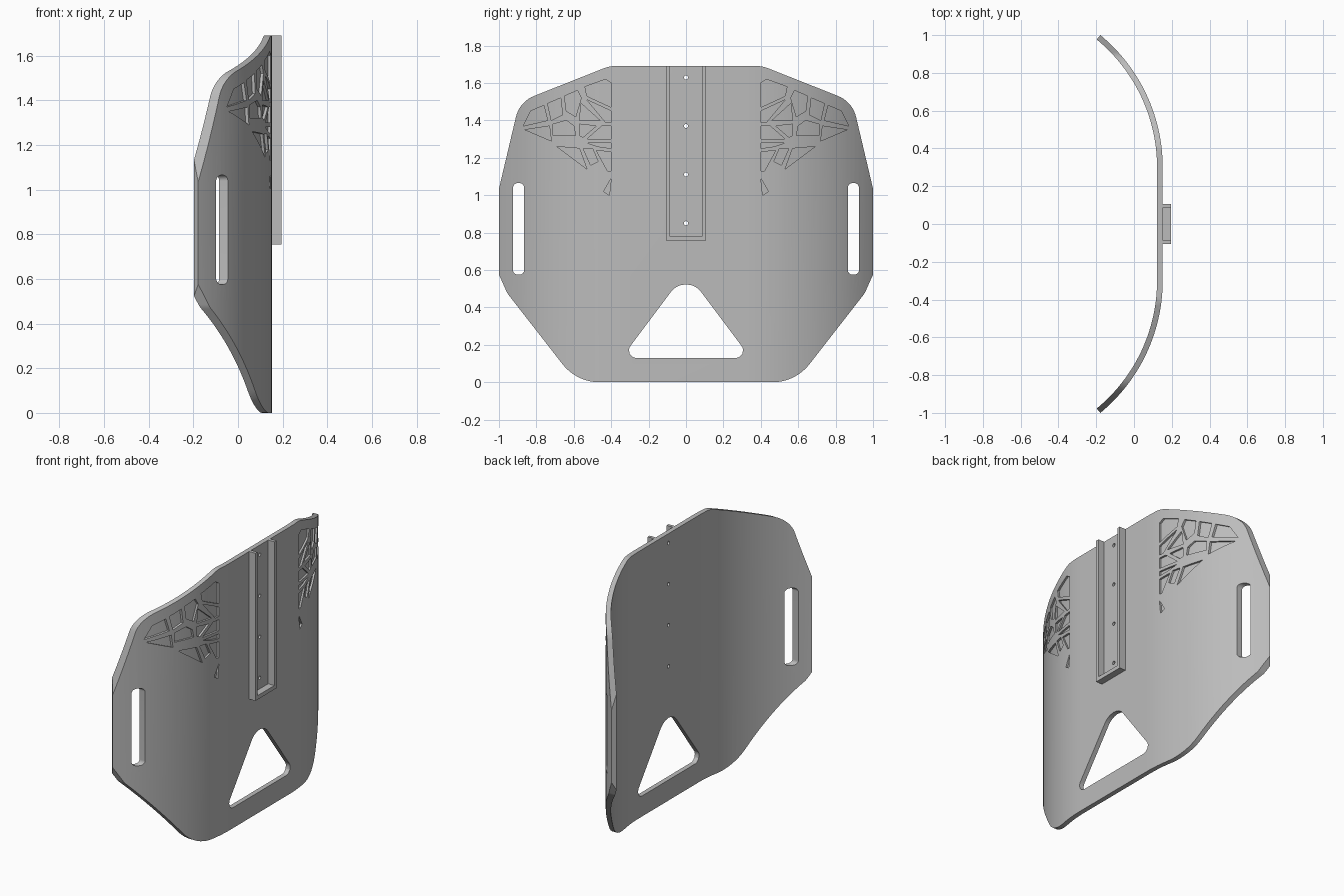
import bpy, bmesh, math
from mathutils import Vector

cube = bpy.data.objects.get("Cube")
if cube:
    bpy.data.objects.remove(cube, do_unlink=True)

FRONT_X = 0.152      # outer face of the flat middle
FLAT = 0.3           # half width of the flat middle
RADIUS = 0.907       # bend radius of the wings
SWEEP = math.asin(0.7 / RADIUS)
THICK = 0.03
TOP = 1.69

grey = bpy.data.materials.new("plain_grey")
grey.use_nodes = True
grey.diffuse_color = (0.5, 0.5, 0.5, 1)
grey.node_tree.nodes["Principled BSDF"].inputs["Base Color"].default_value = (0.5, 0.5, 0.5, 1)


def prisms(name, bases, offset):
    """One object holding an extrusion of every base polygon."""
    bm = bmesh.new()
    for base in bases:
        face = bm.faces.new([bm.verts.new(p) for p in base])
        moved = bmesh.ops.extrude_face_region(bm, geom=[face], use_keep_orig=True)["geom"]
        verts = [v for v in moved if isinstance(v, bmesh.types.BMVert)]
        bmesh.ops.translate(bm, verts=verts, vec=offset)
    bmesh.ops.recalc_face_normals(bm, faces=bm.faces)
    mesh = bpy.data.meshes.new(name)
    bm.to_mesh(mesh)
    bm.free()
    mesh.materials.append(grey)
    obj = bpy.data.objects.new(name, mesh)
    bpy.context.collection.objects.link(obj)
    return obj


def across(name, shapes, x0=-0.5, x1=0.5):
    """Extrude (y, z) shapes along x."""
    return prisms(name, [[(x0, y, z) for y, z in s] for s in shapes], (x1 - x0, 0, 0))


def boolean(obj, cutter, operation):
    """Apply a boolean and discard its cutter."""
    mod = obj.modifiers.new("cut", "BOOLEAN")
    mod.operation, mod.object, mod.solver = operation, cutter, "EXACT"
    cutter.hide_render = True
    graph = bpy.context.evaluated_depsgraph_get()
    mesh = bpy.data.meshes.new_from_object(obj.evaluated_get(graph))
    obj.modifiers.clear()
    obj.data = mesh
    bpy.data.objects.remove(cutter, do_unlink=True)


def rounded(corners, steps=8):
    """Polygon from (y, z, radius) corners."""
    points = []
    for i, (y, z, r) in enumerate(corners):
        p = Vector((y, z))
        if r == 0:
            points.append(p)
            continue
        d1 = (p - Vector(corners[i - 1][:2])).normalized()
        d2 = (Vector(corners[(i + 1) % len(corners)][:2]) - p).normalized()
        half = d1.angle(d2) / 2
        c = p + (d2 - d1).normalized() * r / math.cos(half)
        a = p - d1 * r * math.tan(half) - c
        b = p + d2 * r * math.tan(half) - c
        points += [c + a.lerp(b, k / steps).normalized() * r for k in range(steps + 1)]
    return points


def mirror(shape):
    return [(-y, z) for y, z in shape]


def bent_line(offset, steps=28):
    """Plan curve of the plate, moved outward by offset."""
    r = RADIUS + offset
    half = []
    for k in range(steps + 1):
        a = SWEEP * k / steps
        half.append((FRONT_X - RADIUS + r * math.cos(a), FLAT + r * math.sin(a)))
    return [(x, -y) for x, y in reversed(half)] + half


def bent_shell(name, inner, outer):
    plan = bent_line(outer) + bent_line(inner)[::-1]
    return prisms(name, [[(x, y, -0.1) for x, y in plan]], (0, 0, 2))


# Curved back plate trimmed to its outline
half_outline = [(0.41, TOP, 0.15), (0.89, 1.5, 0.16), (1.02, 0.95, 0),
                (1.02, 0.62, 0), (0.955, 0.475, 0.1), (0.585, 0, 0.25)]
outline = half_outline + [(-y, z, r) for y, z, r in reversed(half_outline)]
plate = bent_shell("back_plate", -THICK, 0)
boolean(plate, across("outline_cutter", [rounded(outline)]), "INTERSECT")

# Strap slots, triangular opening and screw holes
slot = rounded([(0.865, 0.575, 0.026), (0.925, 0.575, 0.026),
                (0.925, 1.065, 0.026), (0.865, 1.065, 0.026)])
opening = rounded([(-0.345, 0.13, 0.04), (0.345, 0.13, 0.04), (0, 0.59, 0.1)])
holes = []
for i in range(4):
    z = 0.85 + 0.26 * i
    holes.append([(0.011 * math.cos(math.tau * k / 16), z + 0.011 * math.sin(math.tau * k / 16))
                  for k in range(16)])
boolean(plate, across("opening_cutter", [slot, mirror(slot), opening] + holes), "DIFFERENCE")

# Shallow web of pockets on each shoulder, in hundredths
upper_cells = [
    [(40, 160), (43, 162), (54, 158), (53, 153), (40, 147)],
    [(40, 145), (53, 151), (43, 139), (40, 139)],
    [(56, 152), (58, 156), (65, 153), (64, 145), (59, 142)],
    [(56, 149), (57, 140), (46, 140)],
    [(67, 152), (74, 149), (72, 140), (66, 143)],
    [(76, 148), (83, 145), (87, 137), (74, 140)],
]
lower_cells = [
    [(73, 137), (86, 135), (72, 129)],
    [(71, 138), (71, 132), (59, 132), (60, 137), (64, 140)],
    [(40, 137), (45, 137), (53, 130), (40, 130)],
    [(48, 137), (57, 138), (57, 132), (55, 131)],
    [(40, 128), (53, 128), (47, 126), (40, 125)],
    [(69, 126), (57, 125), (53, 114)],
    [(40, 123), (48, 124), (42, 113), (40, 113)],
    [(50, 125), (55, 125), (51, 116), (47, 118)],
    [(40, 109), (44, 102), (41, 100)],
]
cells = [[(y / 100, z / 100) for y, z in c] for c in upper_cells + lower_cells]
pockets = across("pocket_cutter", cells + [mirror(c) for c in cells])
boolean(pockets, bent_shell("pocket_depth", -0.012, 0.03), "INTERSECT")
boolean(plate, pockets, "DIFFERENCE")

# Channel rail, open at the top
W, I = 0.105, 0.085
rail = across("channel_rail", [[(-W, TOP), (-W, 0.755), (W, 0.755), (W, TOP),
                                (I, TOP), (I, 0.78), (-I, 0.78), (-I, TOP)]],
              FRONT_X - 0.004, 0.195)

# Smooth the bends, keep cut edges crisp
for obj in bpy.context.selected_objects:
    obj.select_set(False)
plate.select_set(True)
bpy.context.view_layer.objects.active = plate
bpy.ops.object.shade_smooth_by_angle(angle=math.radians(25))
